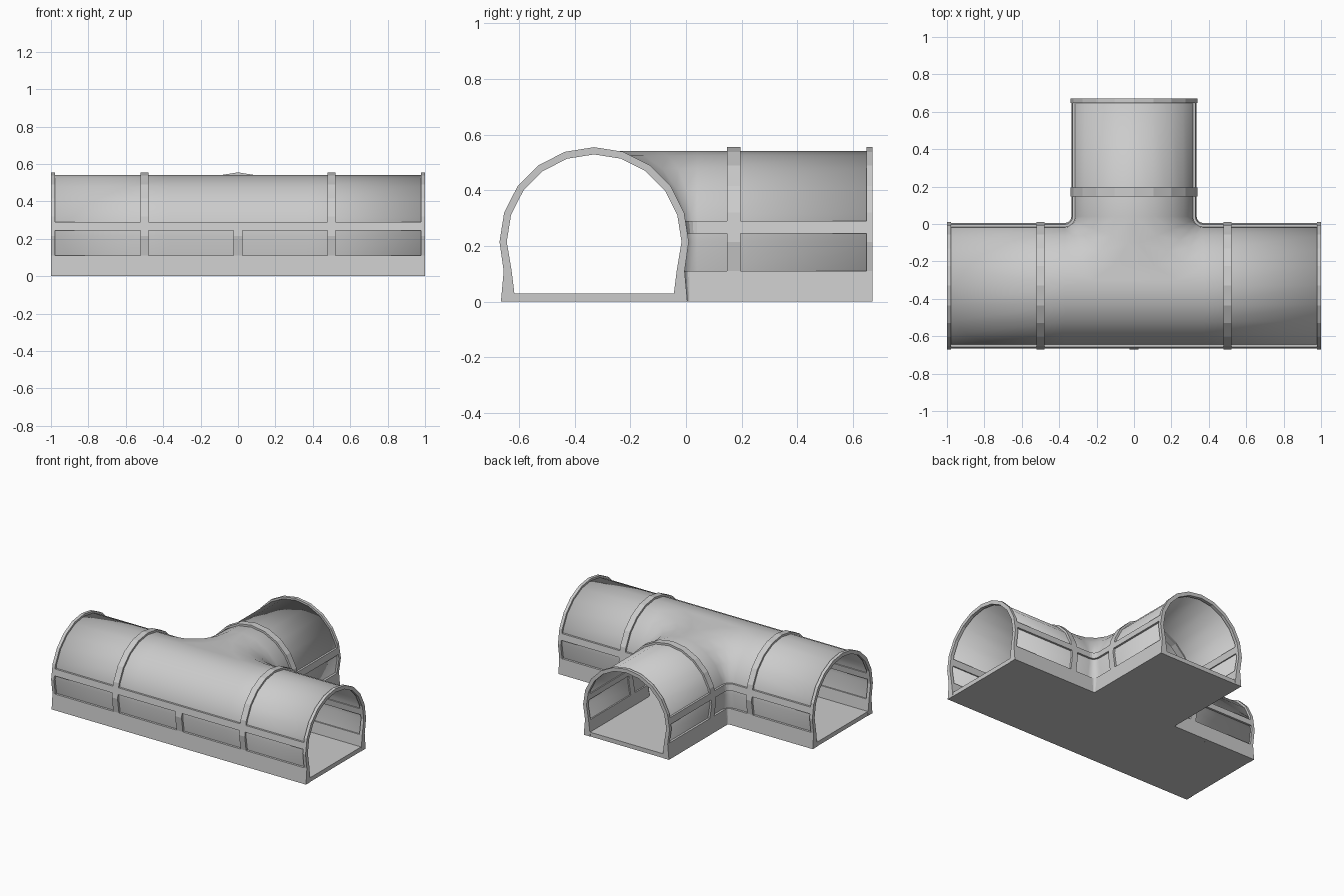
import bpy, bmesh
from math import sin, cos, radians

if "Cube" in bpy.data.objects:
    bpy.data.objects.remove(bpy.data.objects["Cube"])

CY = -0.33            # centre line of the main tunnel
R, ZC = 0.34, 0.215   # arch radius and arch centre height
WALL = 0.026          # frame thickness


def profile(off):
    """Half cross-section (half width, height) from ground to crown, inset by off."""
    r = R - off
    pts = [(0.335 - 2 * off, 0.0), (0.325 - off * 1.1, 0.11)]
    pts += [(r * cos(radians(a)), ZC + r * sin(radians(a))) for a in range(0, 90, 18)]
    return pts + [(0.0, ZC + r)]


def width_at(off, z):
    p = profile(off)
    for (w0, z0), (w1, z1) in zip(p, p[1:]):
        if z0 <= z <= z1:
            return w0 + (w1 - w0) * (z - z0) / (z1 - z0)
    return 0.0


def finish(name, bm, smooth=None):
    bmesh.ops.remove_doubles(bm, verts=bm.verts, dist=1e-5)
    bmesh.ops.recalc_face_normals(bm, faces=bm.faces)
    me = bpy.data.meshes.new(name)
    bm.to_mesh(me)
    bm.free()
    ob = bpy.data.objects.new(name, me)
    bpy.context.collection.objects.link(ob)
    if smooth:
        bpy.ops.object.select_all(action='DESELECT')
        ob.select_set(True)
        bpy.context.view_layer.objects.active = ob
        bpy.ops.object.shade_smooth_by_angle(angle=radians(smooth))
    return ob


def loft(bm, rows, closed=False):
    """Quads between successive rows of points; closed also caps both ends."""
    vs = [[bm.verts.new(p) for p in row] for row in rows]
    for a, b in zip(vs, vs[1:] + (vs[:1] if closed else [])):
        for i in range(len(a) - 1):
            bm.faces.new((a[i], a[i + 1], b[i + 1], b[i]))
    if closed:
        bm.faces.new([r[0] for r in vs])
        bm.faces.new([r[-1] for r in vs])


def corner_path(w, z, s, e):
    """Wall line from a main end, round the filleted corner, to the branch end."""
    r = e - w
    arc = [(e - r * sin(radians(a)), CY + e - r * cos(radians(a)))
           for a in (0, 22.5, 45, 67.5, 90)]
    pts = [(0.995, CY + w)] + arc + [(w, 0.665)]
    return [(s * x, y, z) for x, y in pts]


def paths(w, z, e):
    front = [(x, CY - w, z) for x in (-0.995, -e, e, 0.995)]
    return corner_path(w, z, 1, e), corner_path(w, z, -1, e), front


# Thin skin of both tunnels with blended valley
bm = bmesh.new()
E = 0.37
levels = [paths(w, z, E) for w, z in profile(0.014)]
for k in range(3):
    loft(bm, [lv[k] for lv in levels])
right, left, _ = levels[-1]
cap = right[1:6] + left[1:5][::-1]
bm.faces.new([bm.verts.new(p) for p in cap])
skin = finish("tunnel_skin", bm, 40)
sol = skin.modifiers.new("thickness", 'SOLIDIFY')
sol.thickness = 0.004

# Lengthwise frames: plinth and rail above the side panels
for name, z0, z1, e in (("plinth", 0.0, 0.11, 0.345), ("side_rail", 0.245, 0.29, 0.37)):
    bm = bmesh.new()
    ring = [paths(width_at(o, z), z, e)
            for o, z in ((0, z0), (0, z1), (WALL, z1), (WALL, z0))]
    for k in range(3):
        loft(bm, [q[k] for q in ring], closed=True)
    finish(name, bm)

# Floor slab in a T shape
bm = bmesh.new()
W = 0.31
outline = [(-0.998, CY - W), (0.998, CY - W), (0.998, CY + W), (W, CY + W),
           (W, 0.668), (-W, 0.668), (-W, CY + W), (-0.998, CY + W)]
face = bm.faces.new([bm.verts.new((x, y, 0)) for x, y in outline])
ext = bmesh.ops.extrude_face_region(bm, geom=[face])
top = [v for v in ext["geom"] if isinstance(v, bmesh.types.BMVert)]
bmesh.ops.translate(bm, verts=top, vec=(0, 0, 0.03))
finish("floor", bm)


# Arched ribs across the tunnels
def rib(name, t0, t1, along_x):
    def row(off, t):
        half = profile(off)
        full = half + [(-w, z) for w, z in half[-2::-1]]
        return [(t, CY + w, z) if along_x else (w, t, z) for w, z in full]
    bm = bmesh.new()
    loft(bm, [row(0, t0), row(0, t1), row(WALL, t1), row(WALL, t0)], closed=True)
    finish(name, bm)


for s, side in ((-1, "left"), (1, "right")):
    rib(side + "_end_rib", s * 0.978, s * 1.0, True)
    rib(side + "_middle_rib", s * 0.478, s * 0.522, True)
rib("branch_end_rib", 0.648, 0.67, False)
rib("branch_middle_rib", 0.148, 0.196, False)

# Short post between the two middle front panels
bm = bmesh.new()
loft(bm, [[(x, CY - width_at(o, z), z) for z in (0.11, ZC, 0.245)]
          for o, x in ((0, -0.025), (0, 0.025), (WALL, 0.025), (WALL, -0.025))], closed=True)
finish("front_post", bm)
